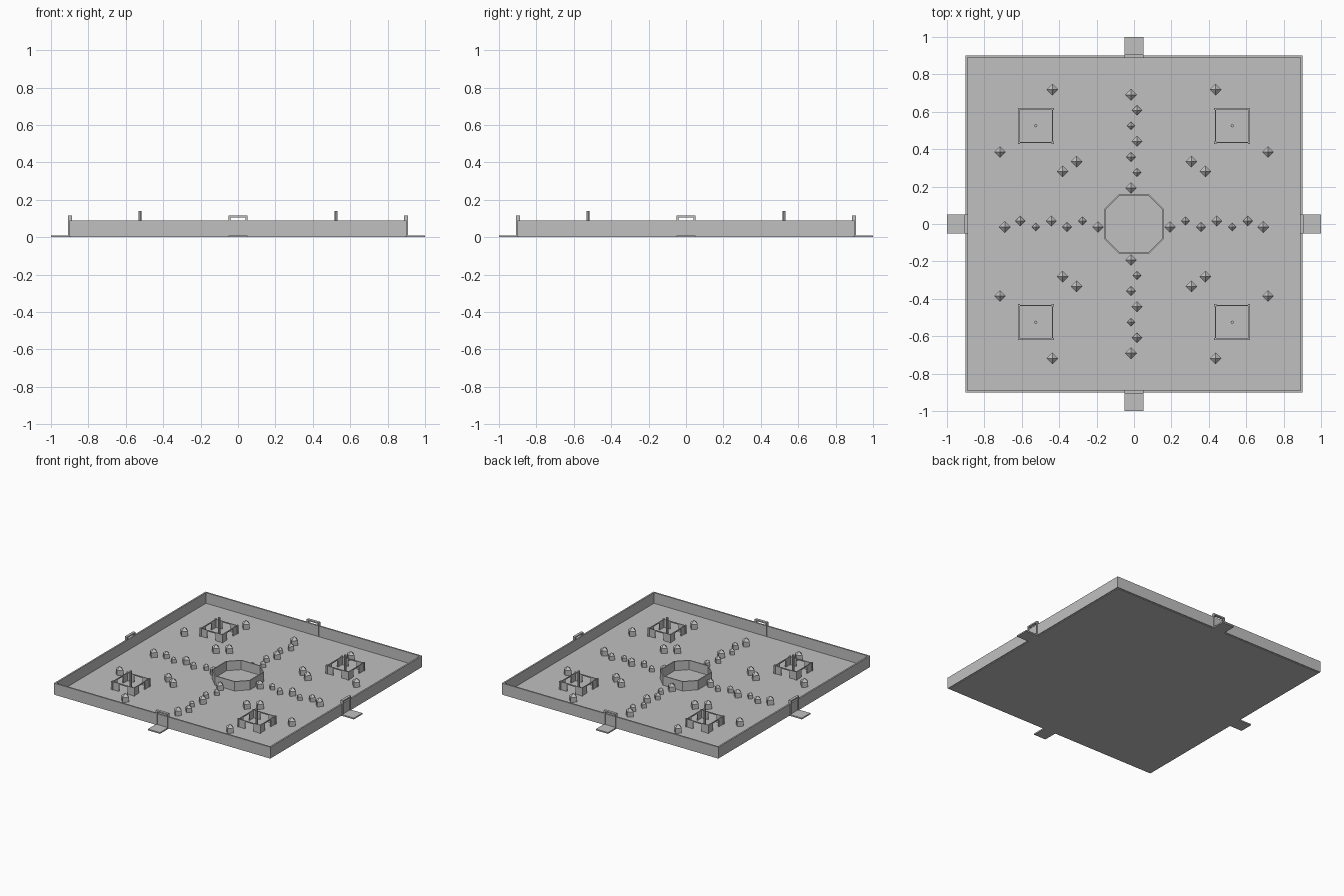
import bpy, bmesh
from math import pi, cos, sin
from mathutils import Matrix, Vector

if "Cube" in bpy.data.objects:
    bpy.data.objects.remove(bpy.data.objects["Cube"], do_unlink=True)

stone = bpy.data.materials.new("grey stone")
stone.use_nodes = True
GREY = (0.53, 0.53, 0.53, 1)
stone.diffuse_color = GREY
stone.node_tree.nodes["Principled BSDF"].inputs["Base Color"].default_value = GREY


def finish(name, bm):
    mesh = bpy.data.meshes.new(name)
    bmesh.ops.recalc_face_normals(bm, faces=bm.faces)
    bm.to_mesh(mesh)
    bm.free()
    mesh.materials.append(stone)
    obj = bpy.data.objects.new(name, mesh)
    bpy.context.collection.objects.link(obj)
    return obj


def add_box(bm, x0, x1, y0, y1, z0, z1, turn=Matrix()):
    size = Matrix.Diagonal((x1 - x0, y1 - y0, z1 - z0, 1))
    centre = Vector((x0 + x1, y0 + y1, z0 + z1)) / 2
    bmesh.ops.create_cube(bm, size=1, matrix=turn @ Matrix.Translation(centre) @ size)


def add_ring(bm, outer, inner, z0, z1):
    # Extruded band between two matching outlines
    loops = [[bm.verts.new((x, y, z)) for x, y in outline]
             for outline, z in ((outer, z0), (outer, z1), (inner, z1), (inner, z0))]
    n = len(outer)
    for k in range(4):
        a, b = loops[k], loops[(k + 1) % 4]
        for i in range(n):
            j = (i + 1) % n
            bm.faces.new((a[i], a[j], b[j], b[i]))


def square(h):
    return [(-h, -h), (h, -h), (h, h), (-h, h)]


def chamfered(h, c):
    return [(-c, -h), (c, -h), (h, -c), (h, c), (c, h), (-c, h), (-h, c), (-h, -c)]


QUARTERS = [Matrix.Rotation(k * pi / 2, 4, "Z") for k in range(4)]
FLOOR = 0.01

# Ground plate
bm = bmesh.new()
add_box(bm, -0.895, 0.895, -0.895, 0.895, 0, FLOOR)
finish("floor_plate", bm)

# Perimeter wall
bm = bmesh.new()
add_ring(bm, square(0.902), square(0.89), 0.005, 0.09)
finish("outer_wall", bm)

# Gate frames and the entry slabs outside them
gates, slabs = bmesh.new(), bmesh.new()
for turn in QUARTERS:
    for x in (-0.05, 0.04):
        add_box(gates, x, x + 0.01, -0.908, -0.888, FLOOR, 0.115, turn)
    add_box(gates, -0.05, 0.05, -0.908, -0.888, 0.105, 0.115, turn)
    add_box(slabs, -0.05, 0.05, -1, -0.89, 0, FLOOR, turn)
finish("gate_frames", gates)
finish("entry_slabs", slabs)

# Central ring
bm = bmesh.new()
add_ring(bm, chamfered(0.158, 0.082), chamfered(0.15, 0.078), FLOOR, 0.08)
finish("central_ring", bm)

# Four corner enclosures, each with doorways and a tall pole
for label, sx, sy in (("front_right", -1, -1), ("front_left", 1, -1),
                      ("back_right", -1, 1), ("back_left", 1, 1)):
    place = Matrix.Translation((sx * 0.525, sy * 0.525, 0))
    bm = bmesh.new()
    for turn in QUARTERS:
        m = place @ turn
        for x0, x1 in ((-0.09, -0.035), (0.035, 0.09)):
            add_box(bm, x0, x1, -0.092, -0.086, FLOOR, 0.07, m)
        add_box(bm, -0.09, 0.09, -0.092, -0.086, 0.062, 0.07, m)
        add_box(bm, -0.096, -0.084, -0.096, -0.084, FLOOR, 0.073, m)
    finish(label + "_enclosure", bm)
    bm = bmesh.new()
    bmesh.ops.create_cone(bm, cap_ends=True, segments=8, radius1=0.008, radius2=0.008,
                          depth=0.13, matrix=place @ Matrix.Translation((0, 0, 0.075)))
    finish(label + "_pole", bm)


def add_hut(bm, x, y, r):
    # Square body turned to a diamond, with a pyramid roof
    body, roof = 1.2 * r, 0.75 * r
    for r2, z, depth in ((r, FLOOR + body / 2, body), (0, FLOOR + body + roof / 2, roof)):
        bmesh.ops.create_cone(bm, cap_ends=True, segments=4, radius1=r, radius2=r2,
                              depth=depth, matrix=Matrix.Translation((x, y, z)))


# Zigzag rows of huts along both main paths
bm = bmesh.new()
for i, r in enumerate((0.03, 0.023, 0.025, 0.03, 0.022, 0.026, 0.031)):
    d = 0.193 + i * 0.083
    side = 0.016 if i % 2 else -0.016
    for s in (-1, 1):
        add_hut(bm, s * d, side, r)
        add_hut(bm, side, s * d, r)
finish("path_huts", bm)

# Scattered huts, mirrored into each quarter
bm = bmesh.new()
for x, y in ((0.436, 0.718), (0.717, 0.385), (0.307, 0.333), (0.382, 0.282)):
    for sx in (-1, 1):
        for sy in (-1, 1):
            add_hut(bm, sx * x, sy * y, 0.031)
finish("quarter_huts", bm)
